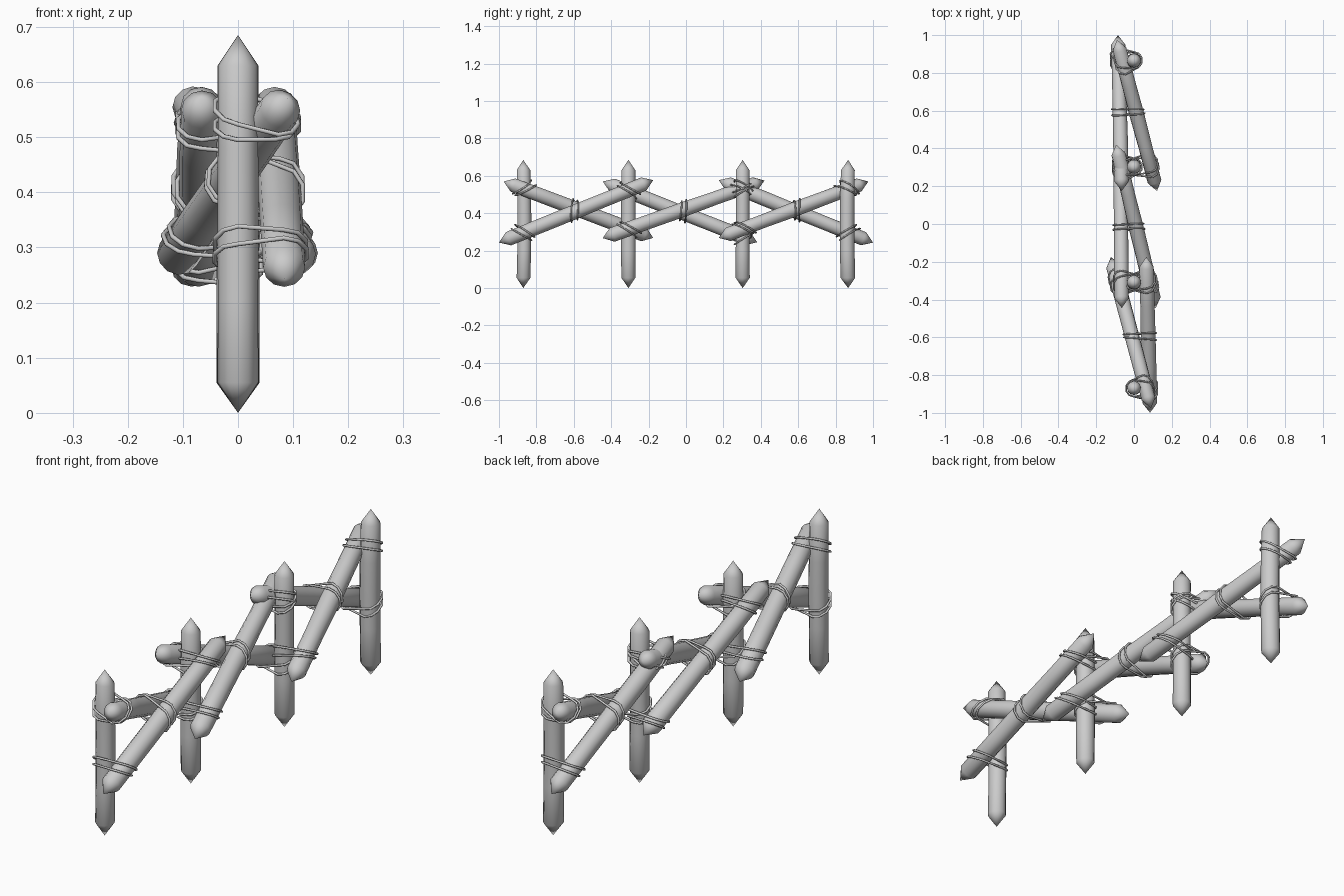
import bpy, bmesh, math, random
from mathutils import Vector
from mathutils.geometry import convex_hull_2d

if "Cube" in bpy.data.objects:
    bpy.data.objects.remove(bpy.data.objects["Cube"])

random.seed(4)
R = 0.038          # log radius
TIP = 0.055        # length of the sharpened ends
SIDES = 12


def frame(d):
    """Two unit vectors perpendicular to d."""
    u = d.cross(Vector((1, 0, 0))).normalized()
    return u, d.cross(u)


def log(name, a, b, bend=Vector((0, 0, 0))):
    """Round log from a to b with pointed ends and a slight bend."""
    a, b = Vector(a), Vector(b)
    d = (b - a).normalized()
    length = (b - a).length
    u, v = frame(d)
    bm = bmesh.new()
    stations = [TIP, length * 0.3, length * 0.5, length * 0.7, length - TIP]
    rings = []
    for s in stations:
        t = s / length
        c = a + d * s + bend * math.sin(math.pi * t)
        r = R * random.uniform(0.95, 1.04)
        rings.append([bm.verts.new(c + r * (u * math.cos(k * math.tau / SIDES)
                                            + v * math.sin(k * math.tau / SIDES)))
                      for k in range(SIDES)])
    start, end = bm.verts.new(a), bm.verts.new(b)
    for k in range(SIDES):
        n = (k + 1) % SIDES
        bm.faces.new((start, rings[0][n], rings[0][k]))
        bm.faces.new((end, rings[-1][k], rings[-1][n]))
        for lo, hi in zip(rings, rings[1:]):
            bm.faces.new((lo[k], lo[n], hi[n], hi[k]))
    bmesh.ops.recalc_face_normals(bm, faces=bm.faces)
    me = bpy.data.meshes.new(name)
    bm.to_mesh(me)
    bm.free()
    ob = bpy.data.objects.new(name, me)
    bpy.context.collection.objects.link(ob)
    bpy.context.view_layer.objects.active = ob
    ob.select_set(True)
    bpy.ops.object.shade_smooth_by_angle(angle=math.radians(35))
    ob.select_set(False)


def lashing(name, members, centre, normal):
    """Two rope loops pulled tight around two logs, given as (point, direction)."""
    cu = bpy.data.curves.new(name, 'CURVE')
    cu.dimensions = '3D'
    cu.bevel_depth = 0.0045
    cu.bevel_resolution = 1
    for off in (-0.013, 0.013):
        jitter = Vector([random.uniform(-0.08, 0.08) for _ in range(3)])
        n = (normal + jitter).normalized()
        o = centre + n * off
        eu, ev = frame(n)
        flat = []
        for p, d in members:
            u, v = frame(d)
            for k in range(10):
                ang = k * math.tau / 10
                q = p + (R + 0.006) * (u * math.cos(ang) + v * math.sin(ang))
                q = q + d * ((o - q).dot(n) / d.dot(n)) - o
                flat.append(Vector((q.dot(eu), q.dot(ev))))
        hull = [flat[i] for i in convex_hull_2d(flat)]
        sp = cu.splines.new('POLY')
        sp.points.add(len(hull) - 1)
        for pt, h in zip(sp.points, hull):
            pt.co = (*(o + eu * h.x + ev * h.y), 1)
        sp.use_cyclic_u = True
    bpy.context.collection.objects.link(bpy.data.objects.new(name, cu))


def at_y(rail, y):
    a, b = Vector(rail[0]), Vector(rail[1])
    return a.lerp(b, (y - a.y) / (b.y - a.y)), (b - a).normalized()


# upright posts
posts = [-0.87, -0.308, 0.303, 0.867]
for i, (y, bend) in enumerate(zip(posts, (0.006, 0, 0, -0.006))):
    log(f"post_{i + 1}", (0, y, 0), (0, y, 0.685), Vector((0, bend, 0)))

# crossed rails: the last bay is the first one turned half round
first = [((0.09, -0.975, 0.57), (-0.122, -0.175, 0.268)),
         ((0.085, -1.0, 0.243), (0.065, -0.175, 0.577))]
middle = [((-0.065, -0.445, 0.57), (-0.072, 0.38, 0.245)),
          ((0.115, -0.445, 0.267), (-0.095, 0.42, 0.575))]
last = [tuple((-x, -y, z) for x, y, z in reversed(rail)) for rail in first]

for bay, rails in enumerate((first, middle, last)):
    for j, rail in enumerate(rails):
        log(f"rail_{bay + 1}_{j + 1}", *rail)
        # rope where the rail meets each post
        for y in posts[bay:bay + 2]:
            p, d = at_y(rail, y)
            up = d if d.z > 0 else -d
            base = Vector((0, y, p.z))
            normal = (up + Vector((0, 0, 1.3))).normalized()
            lashing("post_lashing", [(base, Vector((0, 0, 1))), (p, d)],
                    (base + p) / 2, normal)
    # rope where the two rails cross
    ym = (-0.594, -0.015, 0.594)[bay]
    m = [at_y(r, ym) for r in rails]
    lashing("cross_lashing", m, (m[0][0] + m[1][0]) / 2, Vector((0, 1, 0)))
